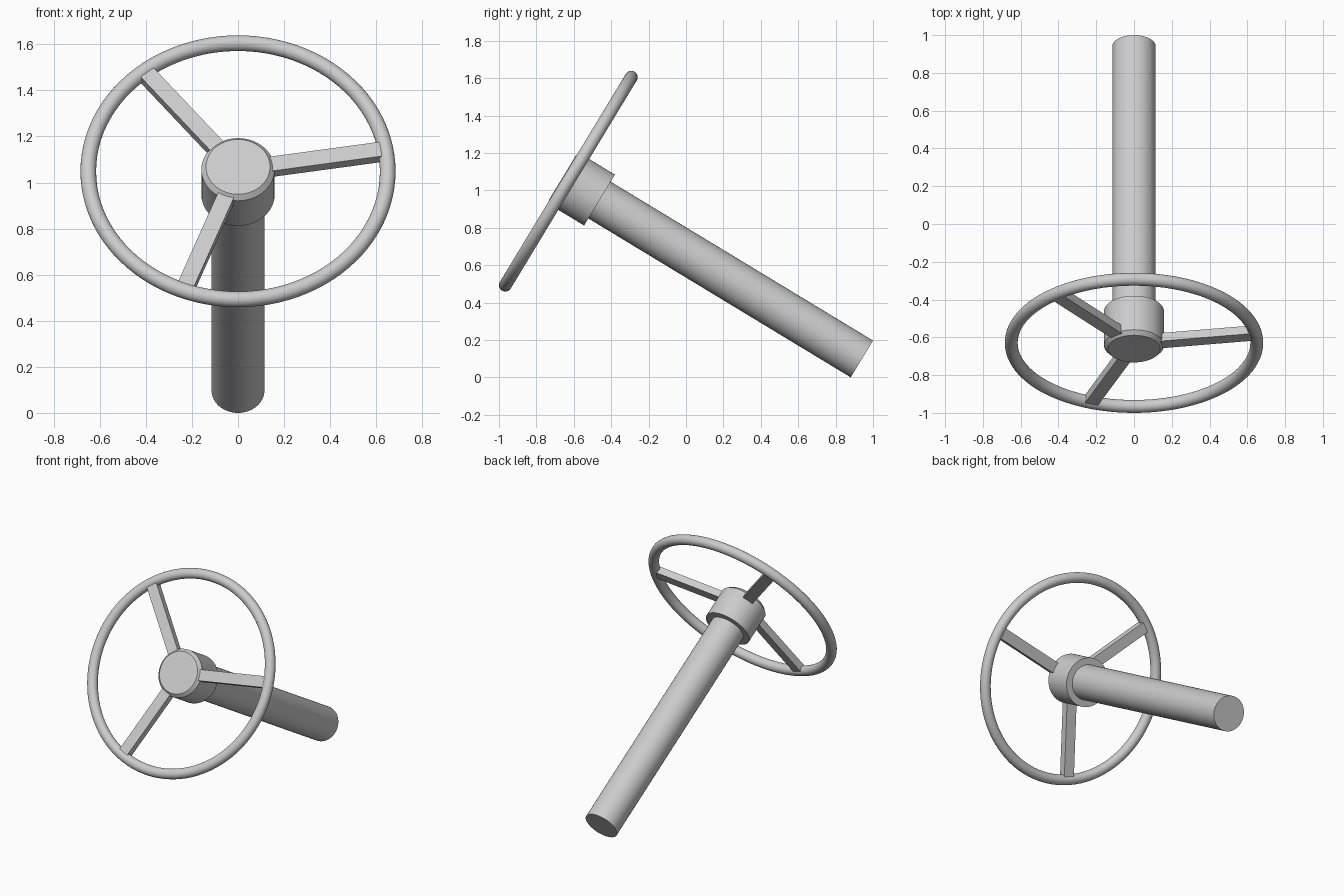
import bpy
import bmesh
from math import radians, sin, cos, tau
from mathutils import Matrix, Vector

cube = bpy.data.objects.get("Cube")
if cube:
    bpy.data.objects.remove(cube, do_unlink=True)

# One plain grey for the whole model
grey = bpy.data.materials.new("plain_grey")
grey.use_nodes = True
colour = (0.6, 0.6, 0.6, 1)
grey.diffuse_color = colour
grey.node_tree.nodes["Principled BSDF"].inputs["Base Color"].default_value = colour

# Local frame: origin at the wheel centre, z along the tilted steering axis
TILT = radians(58.8)
COLUMN_LENGTH = 1.835
COLUMN_RADIUS = 0.115
axis = Vector((0, -sin(TILT), cos(TILT)))
foot = Vector((0, 1 - COLUMN_RADIUS * cos(TILT), COLUMN_RADIUS * sin(TILT)))
FRAME = Matrix.Translation(foot + axis * COLUMN_LENGTH) @ Matrix.Rotation(TILT, 4, 'X')


def finish(name, bm, matrix=FRAME, smooth=True):
    bmesh.ops.recalc_face_normals(bm, faces=bm.faces[:])
    mesh = bpy.data.meshes.new(name)
    bm.to_mesh(mesh)
    bm.free()
    mesh.materials.append(grey)
    obj = bpy.data.objects.new(name, mesh)
    bpy.context.collection.objects.link(obj)
    obj.matrix_world = matrix
    if smooth:
        bpy.ops.object.select_all(action='DESELECT')
        bpy.context.view_layer.objects.active = obj
        obj.select_set(True)
        bpy.ops.object.shade_smooth_by_angle(angle=radians(30))
    return obj


def lathe(name, profile, steps=64, closed=False):
    """Spin (radius, height) points around the steering axis."""
    bm = bmesh.new()
    verts = [bm.verts.new((r, 0, z)) for r, z in profile]
    edges = [bm.edges.new(pair) for pair in zip(verts, verts[1:])]
    if closed:
        edges.append(bm.edges.new((verts[-1], verts[0])))
    bmesh.ops.spin(bm, geom=verts + edges, cent=(0, 0, 0), axis=(0, 0, 1),
                   angle=tau, steps=steps)
    bmesh.ops.remove_doubles(bm, verts=bm.verts[:], dist=0.0001)
    return finish(name, bm)


# Column, running up into the hub
lathe("column", [(0, -COLUMN_LENGTH), (COLUMN_RADIUS, -COLUMN_LENGTH),
                 (COLUMN_RADIUS, -0.15), (0, -0.15)])

# Hub with a chamfered front rim
lathe("hub", [(0, -0.195), (0.159, -0.195), (0.159, 0.015),
              (0.139, 0.037), (0, 0.037)])

# Round wheel rim
RIM, TUBE = 0.65, 0.034
ring = [(RIM + TUBE * cos(tau * i / 24), TUBE * sin(tau * i / 24)) for i in range(24)]
lathe("wheel_rim", ring, steps=96, closed=True)

# Three flat spokes from the hub to the rim
INNER, OUTER = 0.08, 0.635
for i in range(3):
    bm = bmesh.new()
    bmesh.ops.create_cube(bm, size=1)
    bmesh.ops.scale(bm, vec=(OUTER - INNER, 0.073, 0.05), verts=bm.verts)
    bmesh.ops.translate(bm, vec=((INNER + OUTER) / 2, 0, 0), verts=bm.verts)
    turn = Matrix.Rotation(radians(9 + 120 * i), 4, 'Z')
    finish(f"spoke_{i + 1}", bm, FRAME @ turn, smooth=False)
